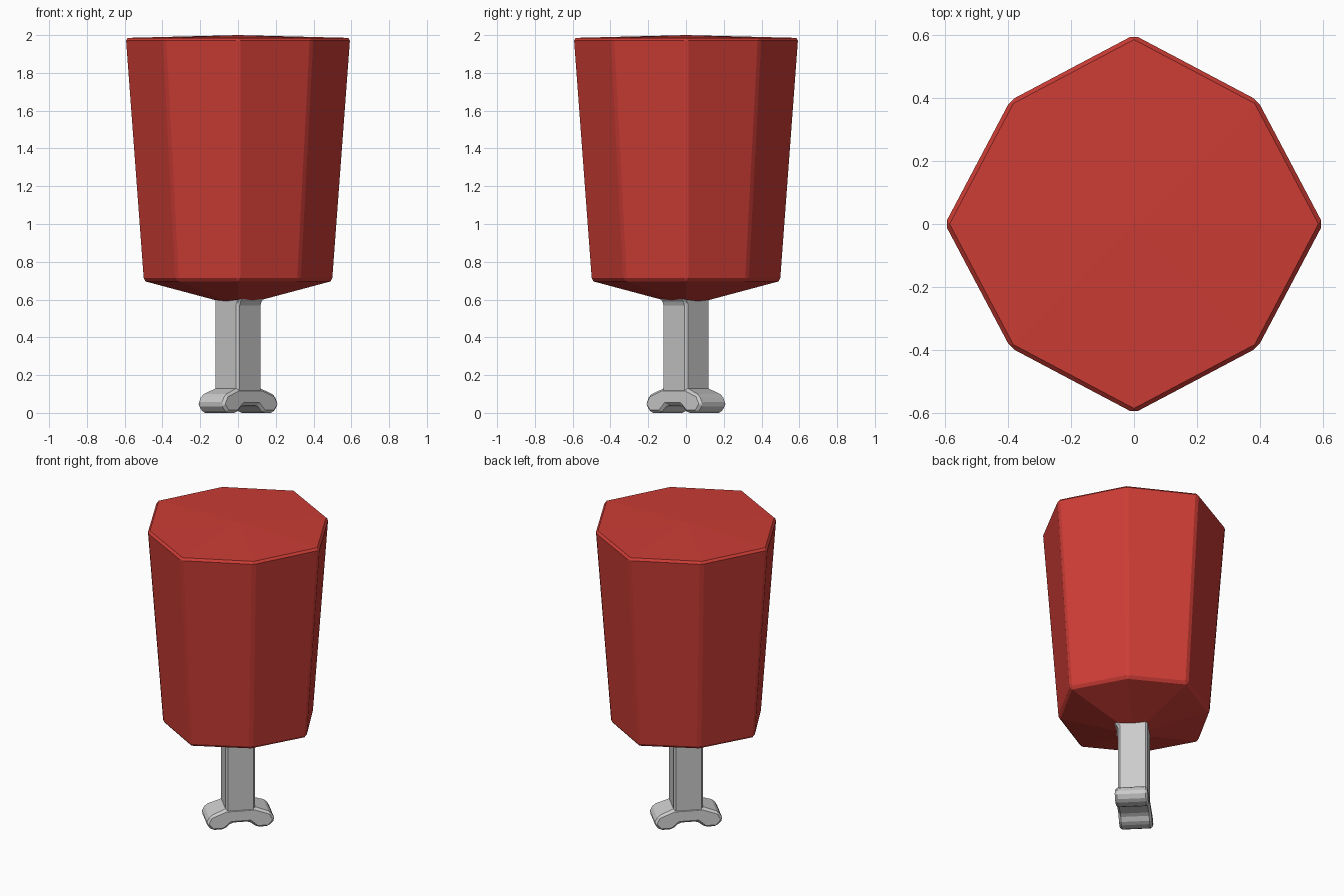
import bpy, bmesh, math

if "Cube" in bpy.data.objects:
    bpy.data.objects.remove(bpy.data.objects["Cube"])


def make_object(name, bm, bevel, angle):
    bmesh.ops.recalc_face_normals(bm, faces=bm.faces)
    mesh = bpy.data.meshes.new(name)
    bm.to_mesh(mesh)
    bm.free()
    ob = bpy.data.objects.new(name, mesh)
    bpy.context.collection.objects.link(ob)
    mod = ob.modifiers.new("edge_bevel", 'BEVEL')
    mod.width = bevel
    mod.segments = 1
    mod.limit_method = 'ANGLE'
    mod.angle_limit = math.radians(angle)
    return ob


def bridge(bm, a, b):
    n = len(a)
    for i in range(n):
        j = (i + 1) % n
        bm.faces.new((a[i], a[j], b[j], b[i]))


# Foliage: tapered octagon with shallow pointed top and bottom
def octagon(bm, axial, diagonal, z):
    ring = []
    for i in range(8):
        r = diagonal if i % 2 else axial
        a = i * math.pi / 4
        ring.append(bm.verts.new((r * math.cos(a), r * math.sin(a), z)))
    return ring


bm = bmesh.new()
low = octagon(bm, 0.505, 0.46, 0.70)
high = octagon(bm, 0.6, 0.555, 1.985)
bridge(bm, low, high)
for ring, z in ((low, 0.565), (high, 2.0)):
    tip = bm.verts.new((0, 0, z))
    for i in range(8):
        bm.faces.new((ring[i], ring[(i + 1) % 8], tip))
foliage = make_object("foliage", bm, 0.014, 25)
red = bpy.data.materials.new("foliage_red")
red.diffuse_color = (0.6, 0.045, 0.035, 1)
red.use_nodes = True
red.node_tree.nodes["Principled BSDF"].inputs["Base Color"].default_value = red.diffuse_color
foliage.data.materials.append(red)

# Trunk: square post turned 45 degrees, flaring to one side under the foliage
bm = bmesh.new()
rings = []
for z, back, front in ((0.08, 0.09, 0.09), (0.58, 0.09, 0.09), (0.635, 0.09, 0.14)):
    rings.append([bm.verts.new(p) for p in (
        (-0.09, -front, z), (0.09, -front, z), (0.09, back, z), (-0.09, back, z))])
bridge(bm, rings[0], rings[1])
bridge(bm, rings[1], rings[2])
bm.faces.new(rings[0])
bm.faces.new(rings[2])
trunk = make_object("trunk", bm, 0.012, 30)
trunk.rotation_euler.z = math.pi / 4

# Roots: two feet with an arch between them, running along one diagonal
half = [(0.09, 0.13), (0.185, 0.095), (0.212, 0.045), (0.175, 0.0), (0.10, 0.0), (0.055, 0.04)]
profile = half + [(-u, z) for u, z in reversed(half)]
bm = bmesh.new()
sides = [[bm.verts.new((u, v if i not in (0, 11) else v * 0.9, z))
          for i, (u, z) in enumerate(profile)] for v in (-0.1, 0.1)]
bridge(bm, sides[0], sides[1])
for side in sides:
    bm.faces.new(side)
roots = make_object("roots", bm, 0.014, 30)
roots.rotation_euler.z = math.pi / 4
